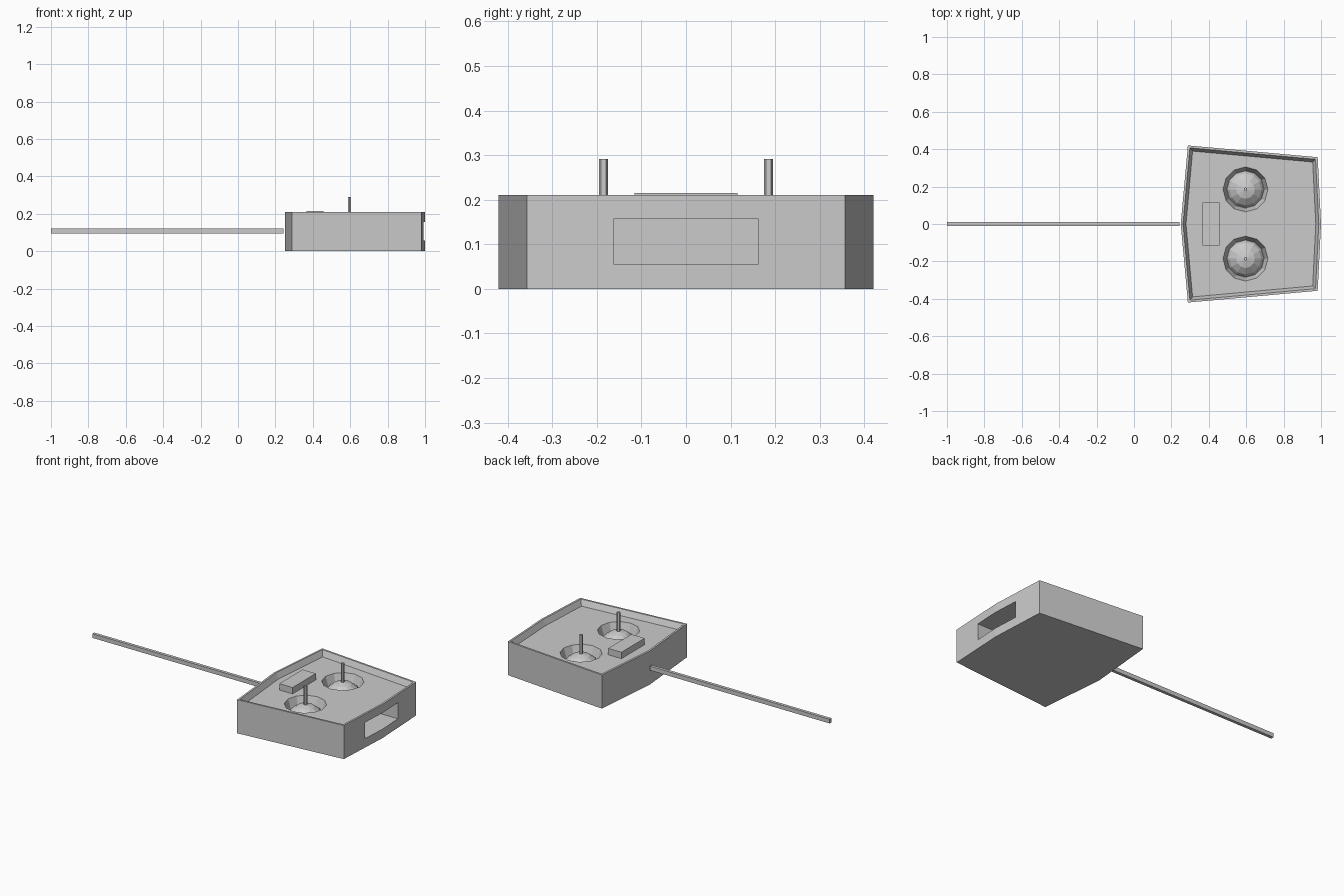
import bpy, bmesh, math
from mathutils import Matrix

if "Cube" in bpy.data.objects:
    bpy.data.objects.remove(bpy.data.objects["Cube"])

PANEL_Z = 0.175
STICKS = [(0.596, -0.185), (0.596, 0.185)]


def finish(name, bm):
    bmesh.ops.recalc_face_normals(bm, faces=bm.faces[:])
    mesh = bpy.data.meshes.new(name)
    bm.to_mesh(mesh)
    bm.free()
    ob = bpy.data.objects.new(name, mesh)
    bpy.context.collection.objects.link(ob)
    return ob


def box(name, x, y, z):
    bm = bmesh.new()
    bmesh.ops.create_cube(bm, size=1)
    for v in bm.verts:
        v.co = [lo + (c + 0.5) * (hi - lo) for c, (lo, hi) in zip(v.co, (x, y, z))]
    return finish(name, bm)


def frustum(name, xy, z0, z1, r0, r1, sides):
    bm = bmesh.new()
    bmesh.ops.create_cone(bm, cap_ends=True, segments=sides, radius1=r0, radius2=r1,
                          depth=z1 - z0, matrix=Matrix.Translation((*xy, (z0 + z1) / 2)))
    return finish(name, bm)


def cut(ob, cutter):
    cutter.hide_render = True
    mod = ob.modifiers.new("cut", 'BOOLEAN')
    mod.operation, mod.solver, mod.object = 'DIFFERENCE', 'EXACT', cutter
    bpy.context.view_layer.objects.active = ob
    bpy.ops.object.modifier_apply(modifier=mod.name)
    bpy.data.objects.remove(cutter)


# six-sided case with a raised, sloping rim
outline = [(0.25, 0), (0.288, -0.42), (0.982, -0.357), (1.0, 0), (0.982, 0.357), (0.288, 0.42)]
bm = bmesh.new()
base = bm.faces.new([bm.verts.new((x, y, 0)) for x, y in outline])
ext = bmesh.ops.extrude_face_region(bm, geom=[base])
bmesh.ops.translate(bm, vec=(0, 0, 0.21), verts=[g for g in ext['geom'] if isinstance(g, bmesh.types.BMVert)])
bmesh.ops.recalc_face_normals(bm, faces=bm.faces[:])
bm.faces.ensure_lookup_table()
top = max(bm.faces, key=lambda f: f.calc_center_median().z)
bmesh.ops.inset_region(bm, faces=[top], thickness=0.012, use_even_offset=True)
bmesh.ops.inset_region(bm, faces=[top], thickness=0.016, use_even_offset=True)
for v in top.verts:
    v.co.z = PANEL_Z
case = finish("case", bm)

# pocket in the end wall
cut(case, box("pocket_cutter", (0.85, 1.1), (-0.163, 0.163), (0.056, 0.157)))

# stick wells, domes and sticks
for i, xy in enumerate(STICKS):
    slope = 0.02 / 0.06
    cut(case, frustum("well_cutter", xy, PANEL_Z - 0.06, PANEL_Z + 0.03,
                      0.1, 0.12 + 0.03 * slope, 12))
    bm = bmesh.new()
    rings = [(0.1, 0.113), (0.085, 0.135), (0.05, 0.162)]
    loops = [[bm.verts.new((xy[0] + r * math.cos(a * math.tau / 12),
                            xy[1] + r * math.sin(a * math.tau / 12), z)) for a in range(12)]
             for r, z in rings]
    tip = bm.verts.new((*xy, PANEL_Z))
    for a in range(12):
        b = (a + 1) % 12
        for lo, hi in zip(loops, loops[1:]):
            bm.faces.new((lo[a], lo[b], hi[b], hi[a]))
        bm.faces.new((loops[-1][a], loops[-1][b], tip))
    finish(f"stick_dome_{i + 1}", bm)
    frustum(f"control_stick_{i + 1}", xy, 0.15, 0.291, 0.0105, 0.0105, 6)

# raised button plate and antenna
box("button_plate", (0.366, 0.458), (-0.115, 0.115), (PANEL_Z - 0.005, 0.215))
box("antenna", (-1.0, 0.243), (-0.0095, 0.0095), (0.095, 0.121))
